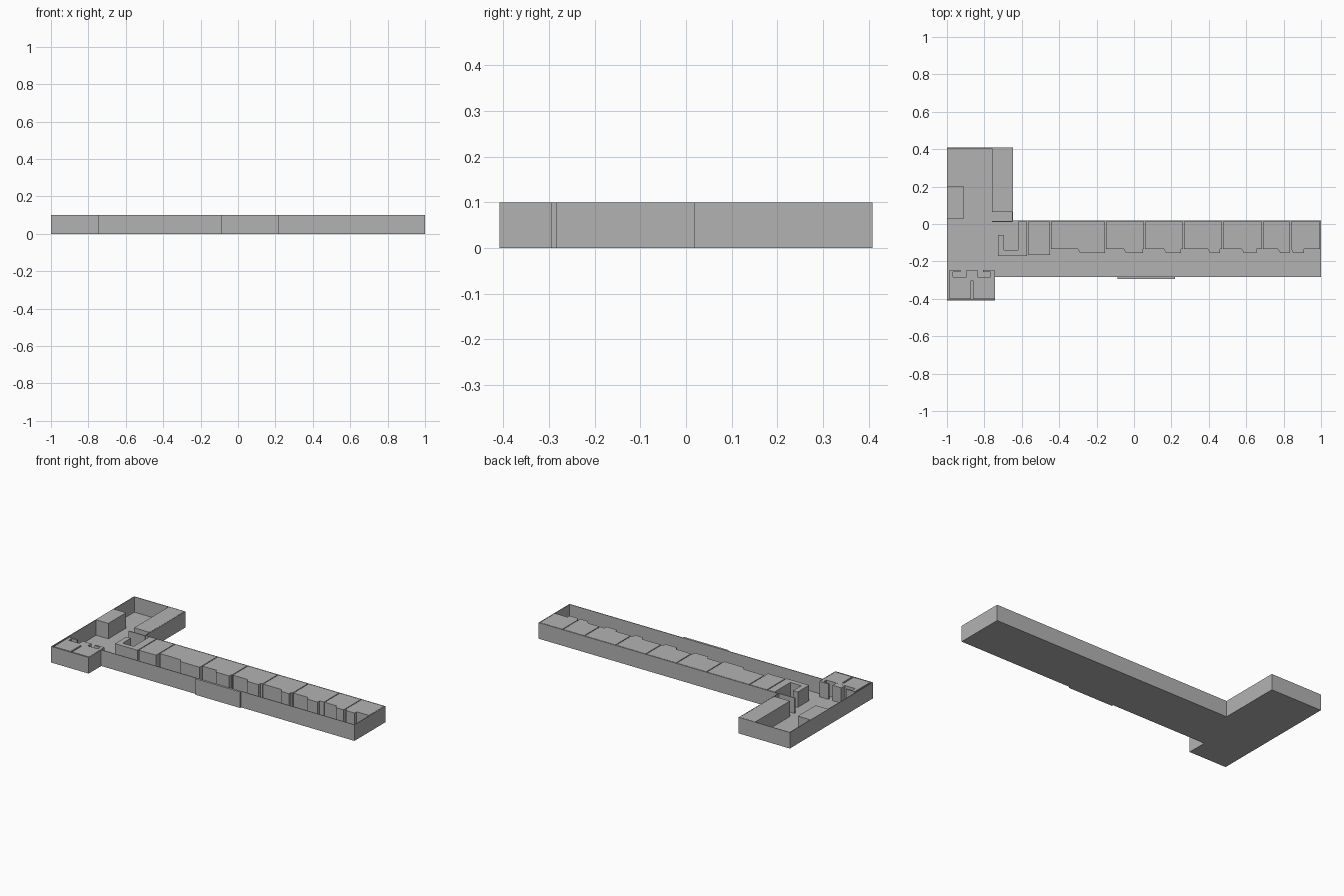
import bpy, bmesh

if "Cube" in bpy.data.objects:
    bpy.data.objects.remove(bpy.data.objects["Cube"])

H = 0.10      # wall height
FLOOR = 0.004 # slab thickness
T = 0.004     # wall thickness

grey = bpy.data.materials.new("plain_grey")
grey.diffuse_color = (0.45, 0.45, 0.45, 1)
grey.use_nodes = True
grey.node_tree.nodes["Principled BSDF"].inputs["Base Color"].default_value = grey.diffuse_color


def prism(name, pts, z0=0.0, z1=H):
    """Extrude a plan outline between two heights."""
    bm = bmesh.new()
    face = bm.faces.new([bm.verts.new((x, y, z0)) for x, y in pts])
    top = bmesh.ops.extrude_face_region(bm, geom=[face])["geom"]
    bmesh.ops.translate(bm, vec=(0, 0, z1 - z0),
                        verts=[v for v in top if isinstance(v, bmesh.types.BMVert)])
    bmesh.ops.recalc_face_normals(bm, faces=bm.faces)
    mesh = bpy.data.meshes.new(name)
    bm.to_mesh(mesh)
    bm.free()
    mesh.materials.append(grey)
    obj = bpy.data.objects.new(name, mesh)
    bpy.context.collection.objects.link(obj)
    return obj


def box(name, x0, x1, y0, y1, z0=0.0, z1=H):
    return prism(name, [(x0, y0), (x1, y0), (x1, y1), (x0, y1)], z0, z1)


# Building footprint, counter-clockwise
plan = [(-1, -0.408), (-0.742, -0.408), (-0.742, -0.284), (1, -0.284),
        (1, 0.02), (-0.648, 0.02), (-0.648, 0.408), (-1, 0.408)]
prism("floor_slab", plan, 0, FLOOR)


def inset(pts, d):
    """Offset a right-angled counter-clockwise outline inwards."""
    out = []
    for i, (x, y) in enumerate(pts):
        px, py = pts[i - 1]
        nx, ny = pts[(i + 1) % len(pts)]
        sign = lambda a: (a > 1e-6) - (a < -1e-6)
        dx = -sign(y - py) - sign(ny - y)
        dy = sign(x - px) + sign(nx - x)
        out.append((x + d * dx, y + d * dy))
    return out


# Outer wall as one continuous ring
bm = bmesh.new()
inner = inset(plan, T)
n = len(plan)
rings = [[bm.verts.new((x, y, z)) for x, y in pts]
         for pts, z in ((plan, 0), (plan, H), (inner, H), (inner, 0))]
for a in range(4):
    b = (a + 1) % 4
    for i in range(n):
        j = (i + 1) % n
        bm.faces.new((rings[a][i], rings[a][j], rings[b][j], rings[b][i]))
bmesh.ops.recalc_face_normals(bm, faces=bm.faces)
wall_mesh = bpy.data.meshes.new("outer_wall")
bm.to_mesh(wall_mesh)
bm.free()
wall_mesh.materials.append(grey)
bpy.context.collection.objects.link(bpy.data.objects.new("outer_wall", wall_mesh))

# Shallow projection on the front wall
box("front_bay", -0.088, 0.22, -0.294, -0.284)

# Row of rooms, each with a stepped corridor front: left, step start, step end, right
rooms = [(-0.444, -0.30, -0.155, -0.155), (-0.150, -0.055, 0.048, 0.053),
         (0.058, 0.16, 0.25, 0.262), (0.267, 0.395, 0.46, 0.470),
         (0.475, 0.575, 0.655, 0.685), (0.690, 0.77, 0.835, 0.835),
         (0.840, 0.84, 0.91, 0.994)]
for k, (x0, s0, s1, x1) in enumerate(rooms):
    pts = [(x0, -0.134), (s0, -0.134), (s0 + 0.012, -0.155),
           (s1, -0.155), (s1, -0.134), (x1, -0.134), (x1, 0.014), (x0, 0.014)]
    clean = [p for i, p in enumerate(pts) if p != pts[i - 1]]
    prism(f"room_{k + 1}", clean, FLOOR, H)

# Small service room and hook-shaped stair core
box("service_room", -0.567, -0.449, -0.165, 0.014, FLOOR)
prism("stair_core", [(-0.572, 0.014), (-0.62, 0.014), (-0.62, -0.14), (-0.695, -0.14),
                     (-0.695, -0.06), (-0.727, -0.06), (-0.727, -0.171),
                     (-0.572, -0.171)], FLOOR)

# Rear wing rooms and partition
box("rear_room", -0.76, -0.653, 0.064, 0.403, FLOOR)
box("side_room", -0.996, -0.912, 0.028, 0.203, FLOOR)
box("partition_wall", -0.76, -0.648, 0.011, 0.017, FLOOR)

# Washrooms in the front corner, mirrored about their shared line
MID = -0.867
for side, s in (("left", -1), ("right", 1)):
    def strip(name, a, b, y0, y1):
        box(f"{side}_{name}", *sorted((MID + s * a, MID + s * b)), y0, y1, FLOOR)
    strip("washroom", 0.005, 0.120, -0.400, -0.283)
    strip("washroom_screen", 0.060, 0.120, -0.256, -0.246)
    strip("washroom_stub", 0.100, 0.120, -0.283, -0.256)
box("washroom_duct", -0.895, -0.836, -0.303, -0.246, FLOOR, H - 0.0005)
